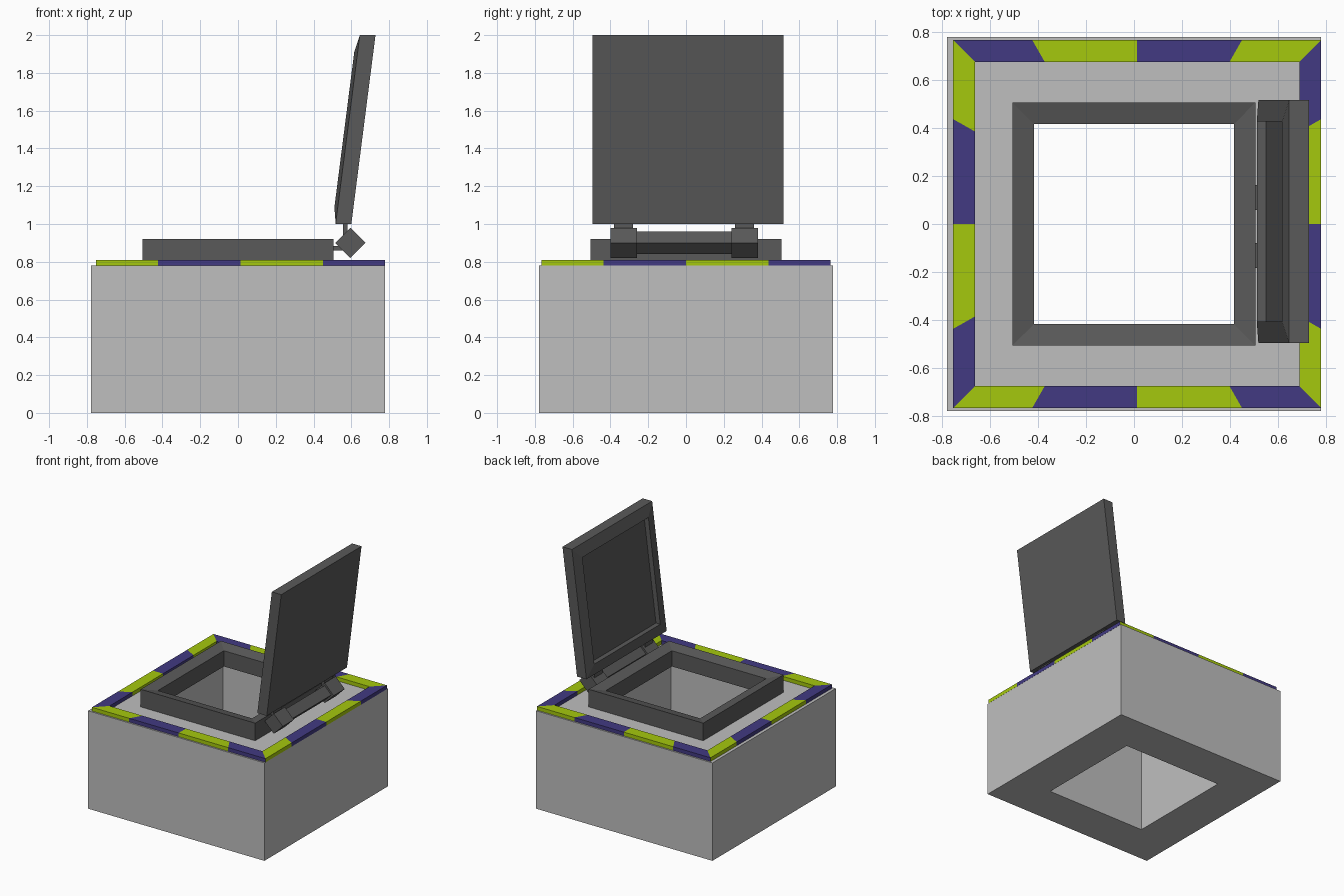
import bpy, bmesh, math
from mathutils import Vector

if "Cube" in bpy.data.objects:
    bpy.data.objects.remove(bpy.data.objects["Cube"])


def material(name, r, g, b):
    m = bpy.data.materials.new(name)
    m.diffuse_color = (r, g, b, 1)
    m.use_nodes = True
    m.node_tree.nodes["Principled BSDF"].inputs["Base Color"].default_value = m.diffuse_color
    return m


LIGHT = material("light grey", 0.52, 0.52, 0.52)
DARK = material("dark grey", 0.102, 0.102, 0.102)
GREEN = material("lime green", 0.376, 0.578, 0.004)
INDIGO = material("indigo", 0.054, 0.042, 0.223)


def finish(bm, name, mats):
    bmesh.ops.recalc_face_normals(bm, faces=bm.faces)
    me = bpy.data.meshes.new(name)
    bm.to_mesh(me)
    bm.free()
    for m in mats:
        me.materials.append(m)
    ob = bpy.data.objects.new(name, me)
    bpy.context.collection.objects.link(ob)
    return ob


def square(half, cuts=(-1,)):
    """Clockwise square outline from the back left corner, split along each side."""
    pts = []
    for k in range(4):
        for t in cuts:
            x, y = t * half, half
            for _ in range(k):
                x, y = y, -x
            pts.append((x, y))
    return pts


def loft(name, loops, mats, closed=True, place=lambda x, y, h: (x, y, h), cuts=(-1,)):
    """Join square outlines (half size, height); closed makes a frame, else ends are capped."""
    bm = bmesh.new()
    rows = [[bm.verts.new(place(x, y, h)) for x, y in square(s, cuts)] for s, h in loops]
    n = len(rows[0])
    pairs = list(zip(rows, rows[1:])) + ([(rows[-1], rows[0])] if closed else [])
    for a, b in pairs:
        for i in range(n):
            j = (i + 1) % n
            f = bm.faces.new((a[i], a[j], b[j], b[i]))
            f.material_index = i % len(mats)
    if not closed:
        bm.faces.new(rows[0])
        bm.faces.new(rows[-1])
    return finish(bm, name, mats)


def box(name, x0, x1, y0, y1, z0, z1, mat):
    bm = bmesh.new()
    bmesh.ops.create_cube(bm, size=1)
    for v in bm.verts:
        v.co = Vector(((x0 + x1) / 2 + v.co.x * (x1 - x0),
                       (y0 + y1) / 2 + v.co.y * (y1 - y0),
                       (z0 + z1) / 2 + v.co.z * (z1 - z0)))
    return finish(bm, name, [mat])


def diamond_bar(name, radius, y0, y1):
    """Four-sided bar along y, standing on its edge."""
    bm = bmesh.new()
    rows = [[bm.verts.new((0.595 + radius * math.cos(i * math.pi / 2), y,
                           0.90 + radius * math.sin(i * math.pi / 2)))
             for i in range(4)] for y in (y0, y1)]
    for i in range(4):
        j = (i + 1) % 4
        bm.faces.new((rows[0][i], rows[0][j], rows[1][j], rows[1][i]))
    bm.faces.new(rows[0])
    bm.faces.new(rows[1])
    return finish(bm, name, [DARK])


# Base block with a square shaft through it
loft("base_block", [(0.777, 0), (0.777, 0.78), (0.445, 0.78), (0.445, 0)], [LIGHT])

# Striped warning border, four stripes on each side
loft("striped_border", [(0.765, 0.78), (0.765, 0.81), (0.674, 0.81), (0.674, 0.78)],
     [INDIGO, GREEN], place=lambda x, y, h: (x + 0.013, y, h),
     cuts=(-1, -0.57, 0, 0.57))

# Raised hatch frame around the shaft, its rim sloping inwards
loft("hatch_frame", [(0.505, 0.775), (0.505, 0.92), (0.415, 0.90), (0.415, 0.775)], [DARK])

# Open lid: leaning slab with a raised lip around a recessed panel
loft("lid", [(0.5, 0.60), (0.5, 0.517), (0.411, 0.499), (0.411, 0.537)], [DARK], closed=False,
     place=lambda u, v, h: (h + 0.128 * (v + 0.5), 0.01 + 1.01 * u, 1.5 + v))

# Hinge pin, knuckles and mounting plates
diamond_bar("hinge_pin", 0.06, -0.27, 0.25)
for side, label in ((-1, "front"), (1, "back")):
    mid = -0.01 + side * 0.32
    diamond_bar("hinge_knuckle_" + label, 0.08, mid - 0.07, mid + 0.07)
    box("lid_plate_" + label, 0.556, 0.58, mid - 0.05, mid + 0.05, 0.92, 1.02, DARK)
    mid = -0.01 + side * 0.12
    box("frame_plate_" + label, 0.49, 0.575, mid - 0.052, mid + 0.052, 0.86, 0.883, DARK)
